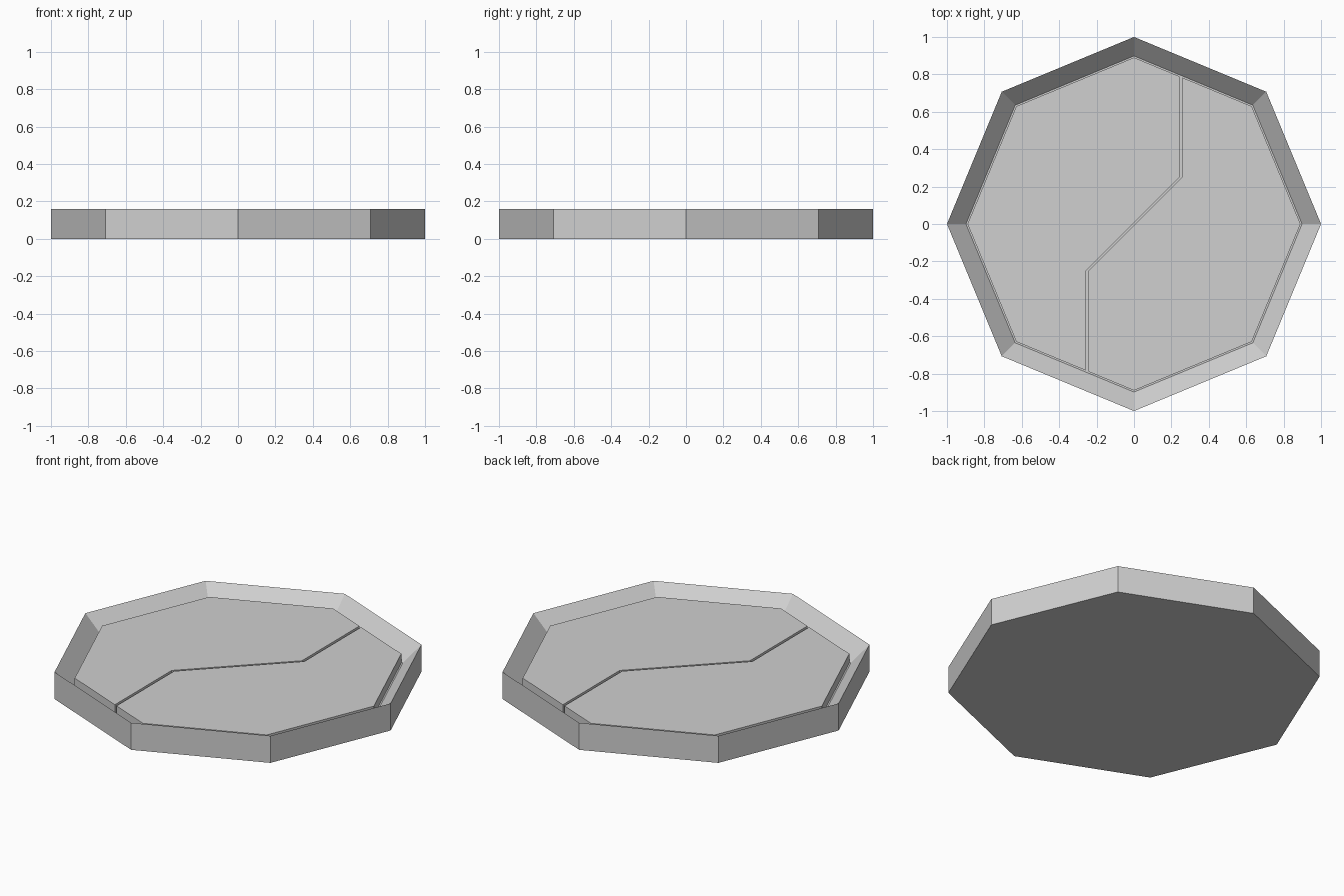
import bpy, bmesh
from math import cos, sin, pi, radians, tan
from mathutils import Matrix, Vector

cube = bpy.data.objects.get("Cube")
if cube:
    bpy.data.objects.remove(cube, do_unlink=True)

HEIGHT, FLOOR, SLOT_BOTTOM = 0.16, 0.115, 0.06
INNER, BEND, HALF_SLOT = 0.89, 0.251, 0.008

grey = bpy.data.materials.new("plain_grey")
grey.use_nodes = True
grey.diffuse_color = (0.63, 0.63, 0.63, 1)
grey.node_tree.nodes["Principled BSDF"].inputs["Base Color"].default_value = grey.diffuse_color


def finish(name, bm):
    bmesh.ops.recalc_face_normals(bm, faces=bm.faces)
    mesh = bpy.data.meshes.new(name)
    bm.to_mesh(mesh)
    bm.free()
    mesh.materials.append(grey)
    obj = bpy.data.objects.new(name, mesh)
    bpy.context.collection.objects.link(obj)
    return obj


# Octagonal tray: solid slab with its top face inset and sunk
bm = bmesh.new()
bmesh.ops.create_cone(bm, cap_ends=True, segments=8, radius1=1, radius2=1, depth=HEIGHT,
                      matrix=Matrix.Translation((0, 0, HEIGHT / 2)))
bm.normal_update()
top = max(bm.faces, key=lambda f: f.normal.z)
bmesh.ops.inset_region(bm, faces=[top], thickness=(1 - INNER) * cos(pi / 8))
bmesh.ops.translate(bm, verts=top.verts, vec=(0, 0, SLOT_BOTTOM - HEIGHT))
finish("octagonal_tray", bm)


# Two matching floor plates with a narrow zigzag slot between them
def floor_plate(name, turn):
    def rim_y(x):
        return INNER - abs(x) * tan(pi / 8)

    upper, lower = BEND - HALF_SLOT, -BEND - HALF_SLOT
    outline = [(upper, rim_y(upper)), (upper, BEND), (lower, -BEND), (lower, -rim_y(lower))]
    outline += [(INNER * cos(radians(a)), INNER * sin(radians(a))) for a in (225, 180, 135, 90)]
    bm = bmesh.new()
    face = bm.faces.new([bm.verts.new((x, y, SLOT_BOTTOM)) for x, y in outline])
    raised = bmesh.ops.extrude_face_region(bm, geom=[face])["geom"]
    bmesh.ops.translate(bm, vec=Vector((0, 0, FLOOR - SLOT_BOTTOM)),
                        verts=[v for v in raised if isinstance(v, bmesh.types.BMVert)])
    bmesh.ops.rotate(bm, verts=bm.verts, matrix=Matrix.Rotation(turn, 3, "Z"))
    finish(name, bm)


floor_plate("right_floor_plate", 0)
floor_plate("left_floor_plate", pi)
